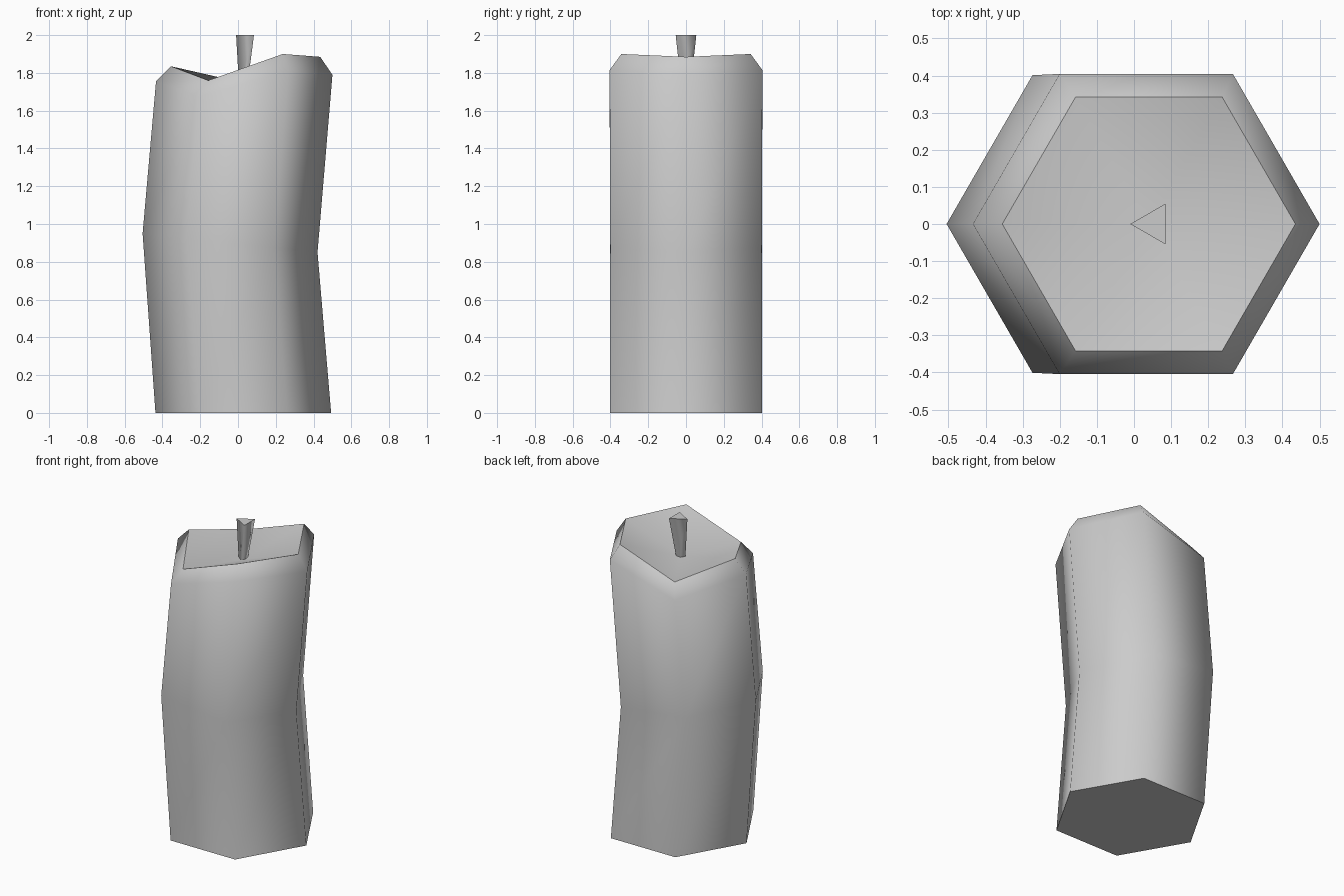
import bpy, bmesh
from math import cos, sin, pi

if "Cube" in bpy.data.objects:
    bpy.data.objects.remove(bpy.data.objects["Cube"], do_unlink=True)

grey = bpy.data.materials.new("plain grey")
grey.use_nodes = True
grey.diffuse_color = (0.6, 0.6, 0.6, 1)
grey.node_tree.nodes["Principled BSDF"].inputs["Base Color"].default_value = (0.6, 0.6, 0.6, 1)


def ring(bm, sides, centre_x, radius, heights):
    """Regular ring whose first corner points to -x; heights mirror in y."""
    verts = []
    for i in range(sides):
        a = pi + 2 * pi * i / sides
        z = heights[min(i, sides - i)]
        verts.append(bm.verts.new((centre_x + radius * cos(a), radius * sin(a), z)))
    return verts


def loft(name, sides, sections, pit=None):
    """Skin the rings, cap both ends, and keep only the cap rims sharp."""
    bm = bmesh.new()
    rings = [ring(bm, sides, *s) for s in sections]
    for low, high in zip(rings, rings[1:]):
        for i in range(sides):
            j = (i + 1) % sides
            bm.faces.new((low[i], low[j], high[j], high[i]))
    bm.faces.new(rings[0][::-1])
    top = rings[-1]
    if pit:
        centre = bm.verts.new(pit)
        for i in range(sides):
            bm.faces.new((top[i], top[(i + 1) % sides], centre))
    else:
        bm.faces.new(top)
    for f in bm.faces:
        f.smooth = True
    for rim in (rings[0], top):
        for i in range(sides):
            bm.edges.get((rim[i], rim[(i + 1) % sides])).smooth = False
    mesh = bpy.data.meshes.new(name)
    bm.to_mesh(mesh)
    bm.free()
    mesh.materials.append(grey)
    obj = bpy.data.objects.new(name, mesh)
    bpy.context.collection.objects.link(obj)


# Bent six-sided body with a chamfered, sunken top
loft("body", 6, [
    (0.028, 0.465, [0, 0, 0, 0]),
    (-0.042, 0.463, [0.95, 0.925, 0.875, 0.85]),
    (0.033, 0.467, [1.755, 1.675, 1.815, 1.79]),
    (0.04, 0.395, [1.835, 1.76, 1.9, 1.885]),
], pit=(0.04, 0, 1.745))

# Small three-sided wick, wider at its top
loft("wick", 3, [
    (0.035, 0.03, [1.735, 1.735]),
    (0.053, 0.063, [2, 2]),
])
